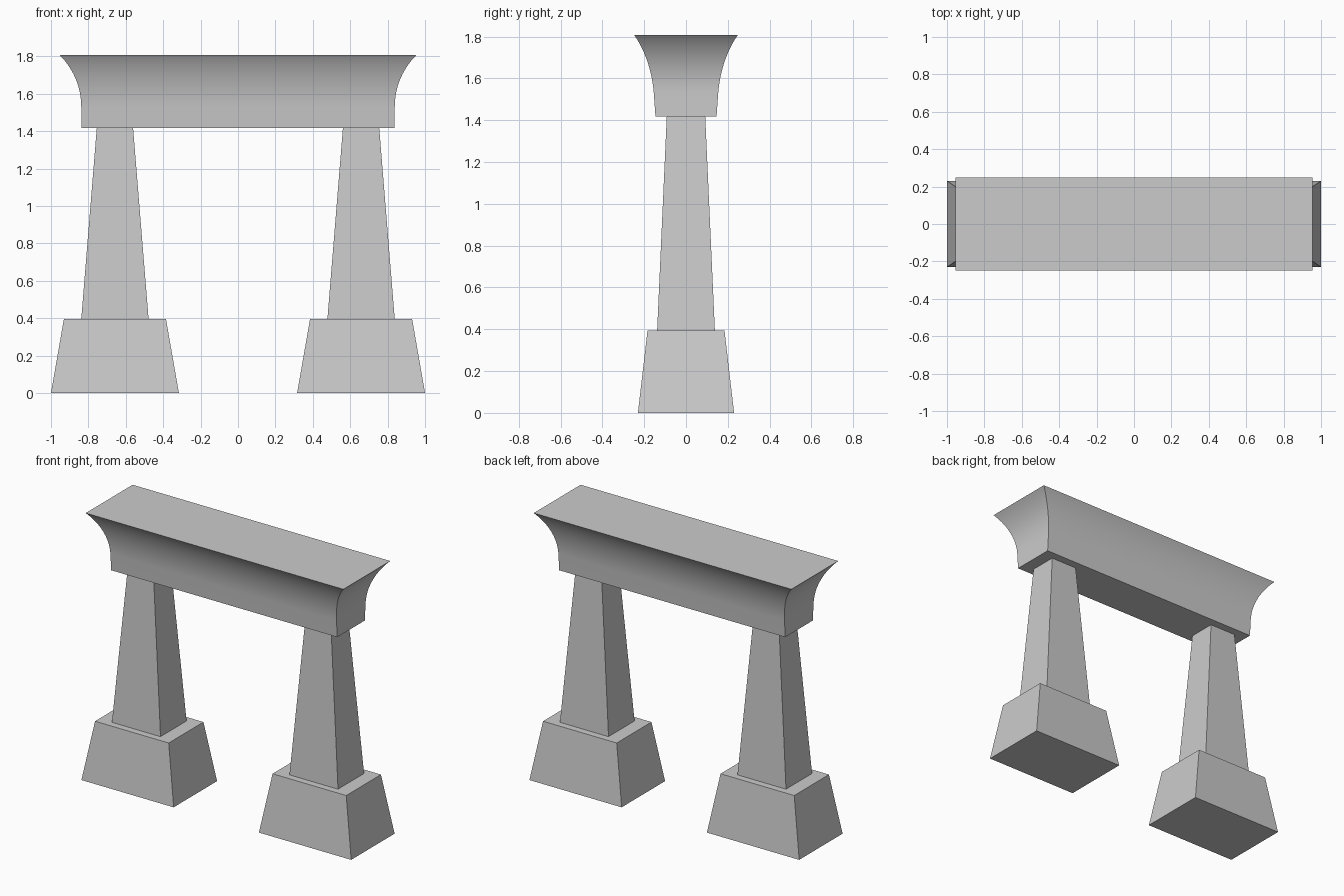
import bpy, bmesh, math

if "Cube" in bpy.data.objects:
    bpy.data.objects.remove(bpy.data.objects["Cube"])

def stack(name, cx, rings, smooth=False):
    """Loft rectangular rings (half x, half y, z) into a closed solid."""
    bm = bmesh.new()
    loops = [[bm.verts.new((sx * hx, sy * hy, z))
              for sx, sy in ((-1, -1), (1, -1), (1, 1), (-1, 1))]
             for hx, hy, z in rings]
    for a, b in zip(loops, loops[1:]):
        for i in range(4):
            j = (i + 1) % 4
            bm.faces.new((a[i], a[j], b[j], b[i]))
    bm.faces.new(loops[0][::-1])
    bm.faces.new(loops[-1])
    mesh = bpy.data.meshes.new(name)
    bm.to_mesh(mesh)
    bm.free()
    ob = bpy.data.objects.new(name, mesh)
    ob.location.x = cx
    bpy.context.collection.objects.link(ob)
    if smooth:
        bpy.ops.object.select_all(action='DESELECT')
        ob.select_set(True)
        bpy.context.view_layer.objects.active = ob
        bpy.ops.object.shade_smooth_by_angle(angle=math.radians(30))
    return ob

Z_BASE, Z_BEAM, Z_TOP = 0.395, 1.417, 1.808

# Two tapered legs on tapered plinths
for side, s in (("left", -1), ("right", 1)):
    stack(f"{side}_plinth", s * 0.658, [(0.342, 0.23, 0), (0.273, 0.184, Z_BASE)])
    stack(f"{side}_pillar", s * 0.658, [(0.18, 0.138, Z_BASE), (0.097, 0.092, Z_BEAM)])

# Lintel: near-straight foot, then a cove flaring out along a 45 degree arc
N, Z_ARC = 14, 1.53
rings = [(0.838, 0.146, Z_BEAM)]
for i in range(N + 1):
    a = math.radians(45) * i / N
    out = (1 - math.cos(a)) / (1 - math.cos(math.radians(45)))
    up = math.sin(a) / math.sin(math.radians(45))
    rings.append((0.838 + 0.117 * out,
                  0.154 + 0.022 * up + 0.072 * out,
                  Z_ARC + (Z_TOP - Z_ARC) * up))
stack("lintel", 0, rings, smooth=True)
